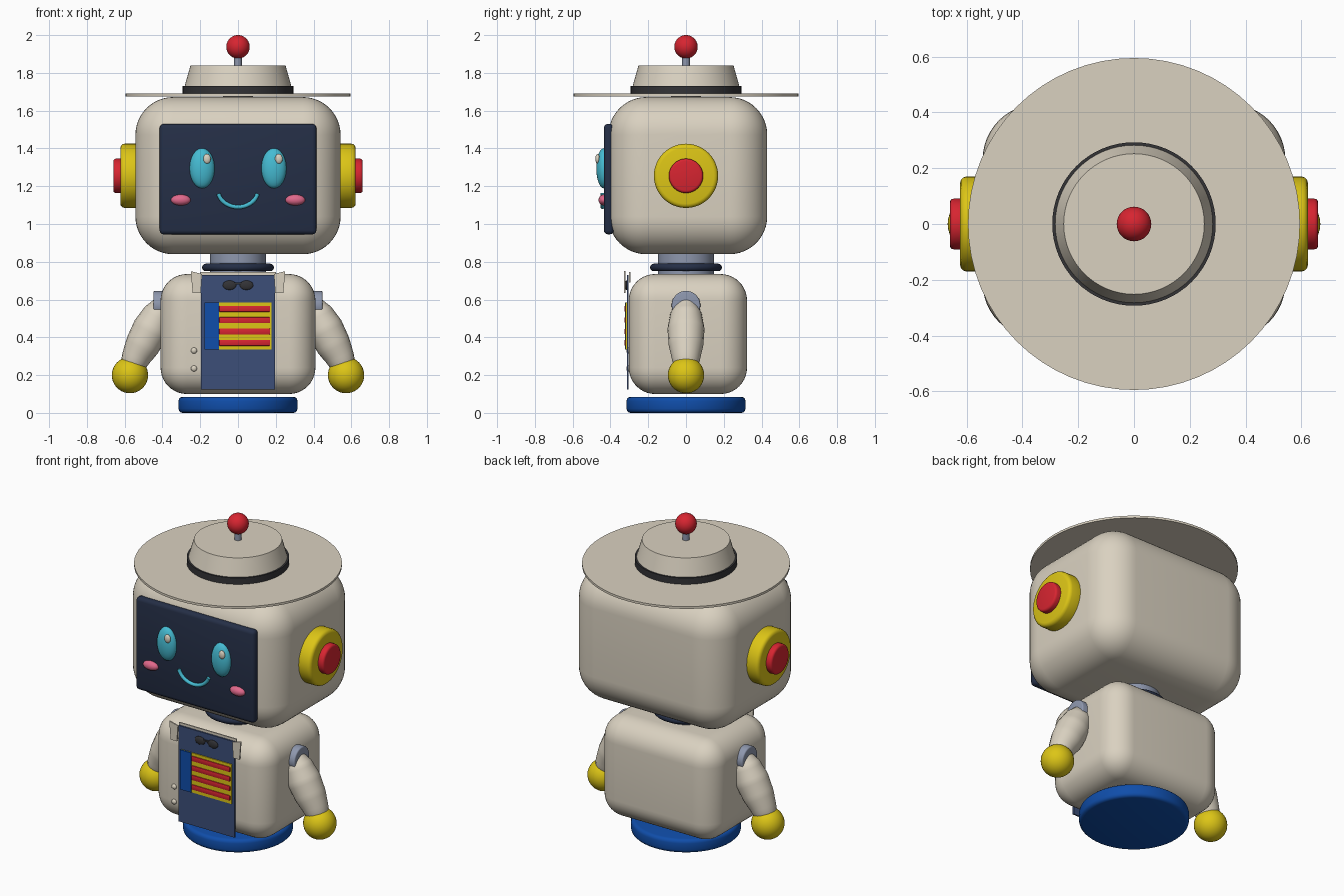
import bpy, bmesh, math
from mathutils import Matrix, Vector

if "Cube" in bpy.data.objects:
    bpy.data.objects.remove(bpy.data.objects["Cube"])


def paint(name, r, g, b):
    m = bpy.data.materials.new(name)
    m.diffuse_color = (r, g, b, 1)
    m.use_nodes = True
    m.node_tree.nodes["Principled BSDF"].inputs["Base Color"].default_value = m.diffuse_color
    return m


CREAM = paint("cream", .70, .64, .53)
SCREEN = paint("screen_navy", .018, .028, .062)
DENIM = paint("denim_blue", .045, .078, .19)
BLUE = paint("blue", .005, .075, .40)
YELLOW = paint("yellow", .72, .56, .008)
RED = paint("red", .68, .018, .03)
CYAN = paint("cyan", .06, .50, .65)
PINK = paint("pink", .75, .14, .26)
GREY = paint("blue_grey", .27, .31, .42)
DARK = paint("charcoal", .033, .033, .037)


def finish(name, bm, mat, bevel=0, segments=3):
    me = bpy.data.meshes.new(name)
    bmesh.ops.recalc_face_normals(bm, faces=bm.faces)
    bm.to_mesh(me)
    bm.free()
    ob = bpy.data.objects.new(name, me)
    bpy.context.collection.objects.link(ob)
    me.materials.append(mat)
    bpy.ops.object.select_all(action='DESELECT')
    bpy.context.view_layer.objects.active = ob
    ob.select_set(True)
    if bevel:
        mod = ob.modifiers.new("round", 'BEVEL')
        mod.width, mod.segments = bevel, segments
        mod.limit_method = 'ANGLE'
        mod.angle_limit = math.radians(40)
        bpy.ops.object.modifier_apply(modifier="round")
    bpy.ops.object.shade_smooth_by_angle(angle=math.radians(35))
    return ob


def box(name, lo, hi, mat, bevel=0, segments=3):
    lo, hi = Vector(lo), Vector(hi)
    bm = bmesh.new()
    bmesh.ops.create_cube(bm, size=1, matrix=Matrix.Translation((lo + hi) / 2)
                          @ Matrix.Diagonal((*(hi - lo), 1)))
    return finish(name, bm, mat, bevel, segments)


def ball(name, centre, radii, mat):
    bm = bmesh.new()
    bmesh.ops.create_uvsphere(bm, u_segments=32, v_segments=20, radius=1,
                              matrix=Matrix.Translation(centre) @ Matrix.Diagonal((*radii, 1)))
    return finish(name, bm, mat)


def cone(name, z0, z1, r0, r1, mat, bevel=0):
    bm = bmesh.new()
    bmesh.ops.create_cone(bm, cap_ends=True, segments=64, radius1=r0, radius2=r1,
                          depth=z1 - z0, matrix=Matrix.Translation((0, 0, (z0 + z1) / 2)))
    return finish(name, bm, mat, bevel)


def side_disc(name, x0, x1, z, r, mat, bevel=0):
    bm = bmesh.new()
    bmesh.ops.create_cone(bm, cap_ends=True, segments=48, radius1=r, radius2=r, depth=abs(x1 - x0),
                          matrix=Matrix.Translation(((x0 + x1) / 2, 0, z))
                          @ Matrix.Rotation(math.pi / 2, 4, 'Y'))
    return finish(name, bm, mat, bevel)


def plate(name, outline, y0, y1, mat):
    bm = bmesh.new()
    face = bm.faces.new([bm.verts.new((x, y0, z)) for x, z in outline])
    new = bmesh.ops.extrude_face_region(bm, geom=[face])["geom"]
    bmesh.ops.translate(bm, vec=(0, y1 - y0, 0),
                        verts=[v for v in new if isinstance(v, bmesh.types.BMVert)])
    return finish(name, bm, mat)


def tube(name, points, mat, depth=1, cyclic=False):
    # points are (x, y, z, radius)
    cu = bpy.data.curves.new(name, 'CURVE')
    cu.dimensions = '3D'
    cu.bevel_depth, cu.bevel_resolution, cu.use_fill_caps = depth, 8, True
    sp = cu.splines.new('BEZIER')
    sp.bezier_points.add(len(points) - 1)
    for p, (x, y, z, r) in zip(sp.bezier_points, points):
        p.co, p.radius = (x, y, z), r
        p.handle_left_type = p.handle_right_type = 'AUTO'
    sp.use_cyclic_u, sp.resolution_u = cyclic, 6
    ob = bpy.data.objects.new(name, cu)
    bpy.context.collection.objects.link(ob)
    cu.materials.append(mat)
    bpy.ops.object.select_all(action='DESELECT')
    bpy.context.view_layer.objects.active = ob
    ob.select_set(True)
    bpy.ops.object.convert(target='MESH')
    bpy.ops.object.shade_smooth_by_angle(angle=math.radians(40))


# Base, body and neck
cone("base", 0, .085, .315, .315, BLUE, .022)
box("body", (-.41, -.303, .10), (.41, .323, .735), CREAM, .14, 10)
cone("neck", .70, .88, .148, .148, GREY)
cone("neck_collar", .74, .755, .13, .13, GREY)
tube("neck_ring", [(.17 * math.cos(a * math.pi / 6), .17 * math.sin(a * math.pi / 6), .77, 1)
                   for a in range(12)], SCREEN, .02, True)

# Head and face
box("head", (-.543, -.41, .84), (.543, .43, 1.672), CREAM, .2, 12)
box("face_screen", (-.415, -.435, .945), (.415, -.382, 1.53), SCREEN, .022, 3)
for s, side in ((-1, "left"), (1, "right")):
    ball(side + "_eye", (s * .19, -.435, 1.295), (.066, .04, .106), CYAN)
    ball(side + "_eye_glint", (s * .19 + .026, -.468, 1.345), (.02, .012, .026), CREAM)
    ball(side + "_cheek", (s * .303, -.435, 1.127), (.052, .028, .029), PINK)
tube("smile", [(.108 * math.sin(t), -.442, 1.185 - .095 * math.cos(t), 1)
               for t in (math.radians(-75 + 15 * i) for i in range(11))], CYAN, .011)

# Ears and arms
for s, side in ((-1, "left"), (1, "right")):
    side_disc(side + "_ear", s * .50, s * .623, 1.255, .17, YELLOW, .022)
    side_disc(side + "_ear_button", s * .60, s * .66, 1.255, .091, RED, .014)
    side_disc(side + "_shoulder", s * .36, s * .447, .57, .076, GREY, .008)
    tube(side + "_arm", [(s * x, 0, z, r) for x, z, r in (
        (.375, .615, .015), (.392, .585, .05), (.42, .525, .083), (.46, .445, .098),
        (.505, .36, .092), (.545, .28, .074), (.57, .20, .05))], CREAM)
    ball(side + "_hand", (s * .572, 0, .20), (.096, .096, .096), YELLOW)

# Hat and antenna
cone("hat_post", 1.64, 1.68, .08, .08, DARK)
cone("hat_brim", 1.676, 1.69, .595, .595, CREAM)
cone("hat_band", 1.69, 1.73, .293, .293, DARK)
cone("hat_crown", 1.728, 1.838, .283, .252, CREAM)
cone("antenna_stem", 1.83, 1.90, .02, .02, GREY)
ball("antenna_ball", (0, 0, 1.938), (.062, .062, .062), RED)

# Front bib, lapels and buttons
box("bib", (-.195, -.313, .125), (.195, -.304, .73), DENIM)
box("collar", (-.20, -.303, .69), (.20, -.295, .745), CREAM)
for s, side in ((-1, "left"), (1, "right")):
    plate(side + "_lapel", [(s * x, z) for x, z in (
        (.25, .75), (.19, .735), (.197, .635), (.24, .635))], -.329, -.321, CREAM)
for i, z in enumerate((.235, .33)):
    ball("button_%d" % (i + 1), (-.233, -.304, z), (.016, .012, .016), CREAM)

# Striped flag on the bib
box("flag_field", (-.178, -.319, .335), (.178, -.312, .585), YELLOW)
box("flag_hoist", (-.178, -.324, .335), (-.10, -.316, .585), BLUE)
for i in range(4):
    z = .551 - i * .06
    box("flag_stripe_%d" % (i + 1), (-.10, -.325, z - .016), (.17, -.316, z + .016), RED, .004, 2)

# Sunglasses hung on the bib
for s, side in ((-1, "left"), (1, "right")):
    ball(side + "_lens", (s * .045, -.315, .676), (.036, .01, .025), DARK)
box("lens_bridge", (-.02, -.321, .68), (.02, -.313, .69), DARK)
